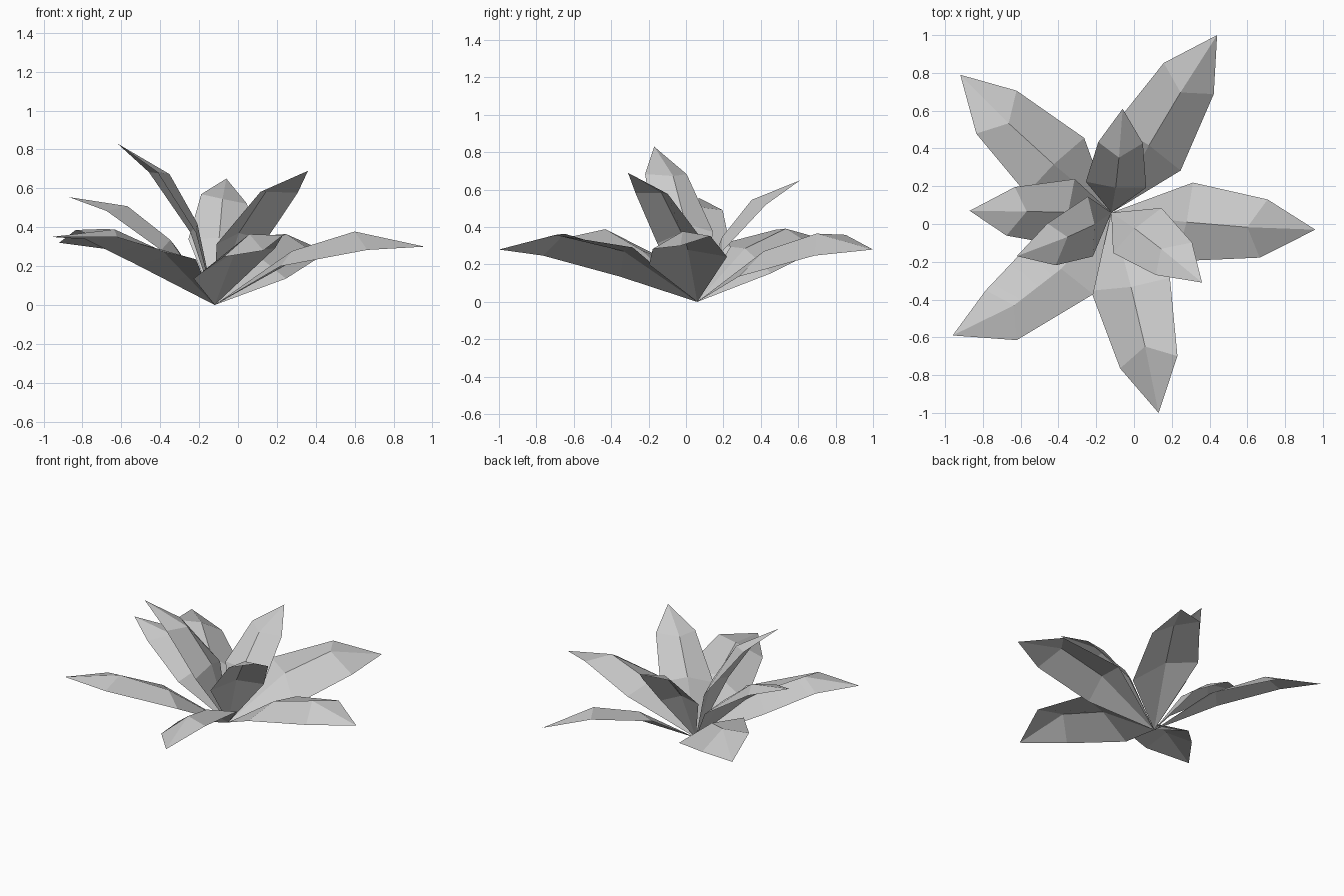
import bpy
from mathutils import Vector

cube = bpy.data.objects.get("Cube")
if cube:
    bpy.data.objects.remove(cube)

# One plain grey for the whole plant
grey = bpy.data.materials.new("leaf_grey")
grey.use_nodes = True
grey.diffuse_color = (0.6, 0.6, 0.6, 1)
grey.node_tree.nodes["Principled BSDF"].inputs["Base Color"].default_value = (0.6, 0.6, 0.6, 1)

ROOT = Vector((-0.12, 0.06, 0))

# Cross-sections along a leaf of unit length:
# rim distance, rib distance, half width, rim height, rib height
SECTIONS = [(0.385, 0.41, 0.188, 0.097, 0.143),
            (0.77, 0.71, 0.138, 0.08, 0.152)]


def make_leaf(name, tip, tilts, shift=0.0, width=1.0, arch=1.0, skews=(0.03, 0.015)):
    """Folded leaf from the root to its tip.

    At each section, tilt raises one rim and skew moves it outward; shift bends the leaf sideways.
    """
    chord = Vector(tip) - ROOT
    length = chord.length
    along = chord.normalized()
    side = Vector((0, 0, 1)).cross(along).normalized()
    up = along.cross(side)

    def point(u, t, w):
        return ROOT + (along * u + side * t + up * w * arch) * length

    verts = [ROOT]
    for (rim_u, rib_u, half, rim_h, rib_h), tilt, skew in zip(SECTIONS, tilts, skews):
        half *= width
        verts += [point(rim_u - skew, shift - half, rim_h - tilt * half),
                  point(rib_u, shift, rib_h),
                  point(rim_u + skew, shift + half, rim_h + tilt * half)]
    verts.append(Vector(tip))
    faces = [(0, 1, 2), (0, 2, 3), (1, 4, 5, 2), (2, 5, 6, 3), (4, 7, 5), (5, 7, 6)]
    mesh = bpy.data.meshes.new(name)
    mesh.from_pydata(verts, [], faces)
    mesh.materials.append(grey)
    # Soft surfaces with crisp folds
    mesh.shade_smooth()
    mesh.set_sharp_from_angle(angle=0.3)
    leaf = bpy.data.objects.new(name, mesh)
    bpy.context.collection.objects.link(leaf)


# Low outer ring
make_leaf("outer_leaf_back", (0.44, 1.0, 0.28), (0.34, 0.34), 0.01)
make_leaf("outer_leaf_back_right", (-0.92, 0.79, 0.32), (0.32, 0.32), 0.015)
make_leaf("outer_leaf_front_right", (-0.96, -0.59, 0.35), (0.12, 0.0), 0.065,
          arch=0.87, skews=(-0.03, 0.015))
make_leaf("outer_leaf_front", (0.13, -1.0, 0.28), (0.34, 0.34), 0.01)
make_leaf("outer_leaf_left", (0.96, -0.03, 0.30), (0.06, 0.2), -0.015)

# Steeper inner ring
make_leaf("inner_leaf_right", (-0.87, 0.07, 0.555), (-0.15, -0.12))
make_leaf("inner_leaf_front_right", (-0.62, -0.17, 0.83), (-0.3, -0.2), 0.02, 0.8)
make_leaf("inner_leaf_front_left", (0.36, -0.31, 0.69), (-0.08, -0.15), 0.01)
make_leaf("inner_leaf_back", (-0.06, 0.61, 0.65), (0.15, 0.2), -0.01)
